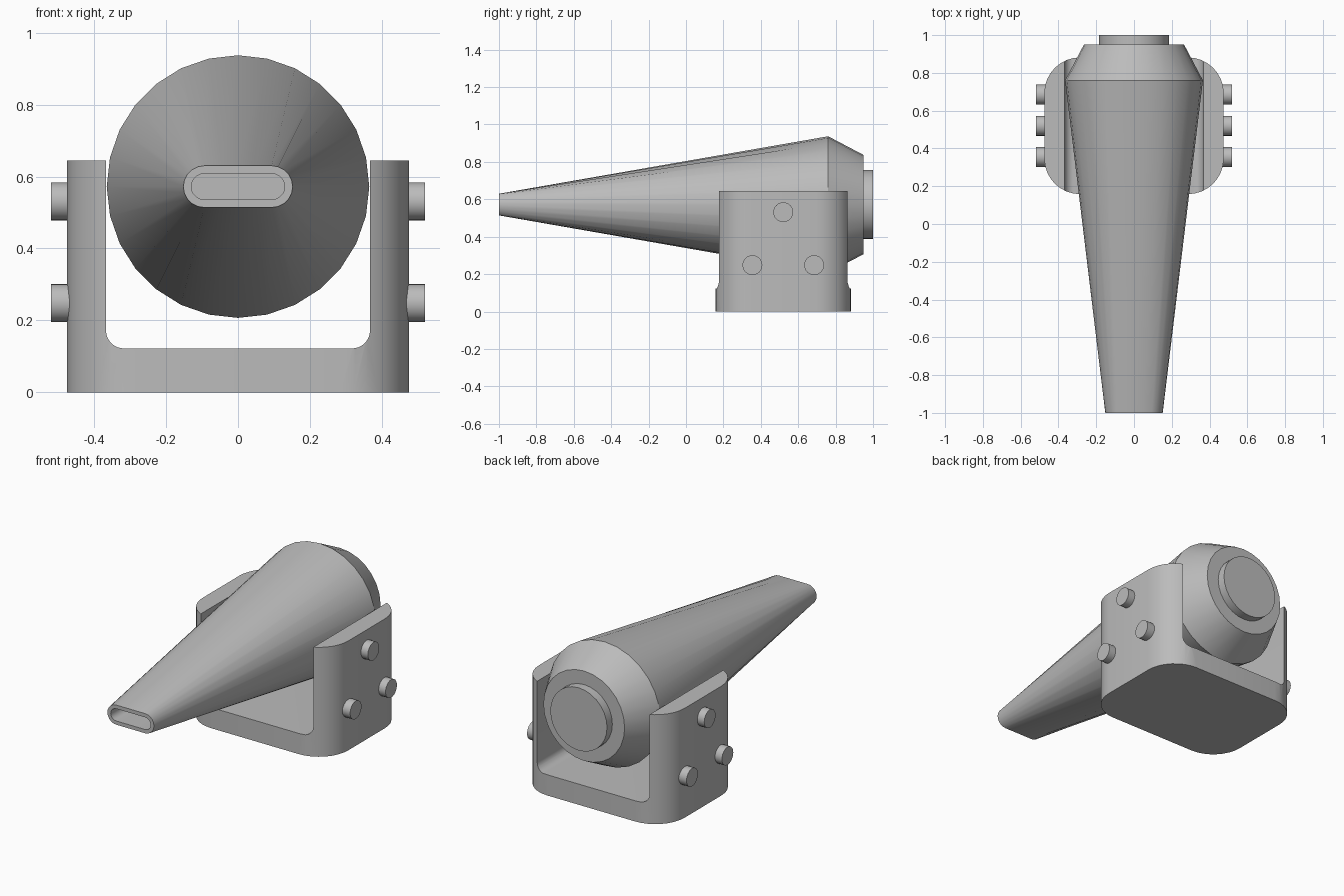
import bpy, bmesh, math
from mathutils import Vector

cube = bpy.data.objects.get("Cube")
if cube:
    bpy.data.objects.remove(cube, do_unlink=True)

grey = bpy.data.materials.new("plain grey")
grey.use_nodes = True
colour = (0.5, 0.5, 0.5, 1)
grey.diffuse_color = colour
grey.node_tree.nodes["Principled BSDF"].inputs["Base Color"].default_value = colour

AXIS_Z = 0.572     # height of the horn's axis
SIDES = 28
MID_Y = 0.52       # middle of the bracket


def loft(name, rings):
    """Skin a row of equal-sized rings and cap both ends."""
    bm = bmesh.new()
    loops = [[bm.verts.new(p) for p in ring] for ring in rings]
    n = len(loops[0])
    for a, b in zip(loops, loops[1:]):
        for i in range(n):
            j = (i + 1) % n
            bm.faces.new((a[i], a[j], b[j], b[i]))
    bm.faces.new(loops[0])
    bm.faces.new(loops[-1])
    bmesh.ops.recalc_face_normals(bm, faces=bm.faces)
    mesh = bpy.data.meshes.new(name)
    bm.to_mesh(mesh)
    bm.free()
    mesh.materials.append(grey)
    obj = bpy.data.objects.new(name, mesh)
    bpy.context.collection.objects.link(obj)
    return obj


def smooth(obj, degrees=30):
    bpy.ops.object.select_all(action='DESELECT')
    obj.select_set(True)
    bpy.context.view_layer.objects.active = obj
    bpy.ops.object.shade_smooth_by_angle(angle=math.radians(degrees))


def circle(radius, n=SIDES):
    return [(radius * math.sin(math.tau * i / n), radius * math.cos(math.tau * i / n))
            for i in range(n)]


def slot(straight, radius):
    """Stadium outline with as many points as the circle, starting at the top."""
    quarter = [(straight * k / 2, radius) for k in range(2)]
    for k in range(6):
        a = math.pi / 2 * k / 5
        quarter.append((straight + radius * math.sin(a), radius * math.cos(a)))
    right = quarter + [(x, -z) for x, z in quarter[-2::-1]]
    return right + [(-x, z) for x, z in right[-2:0:-1]]


def rounded_box(hx, hy, r, steps=8):
    pts = []
    for q, (sx, sy) in enumerate([(1, 1), (-1, 1), (-1, -1), (1, -1)]):
        for k in range(steps + 1):
            a = math.pi / 2 * (q + k / steps)
            pts.append((sx * (hx - r) + r * math.cos(a), sy * (hy - r) + r * math.sin(a)))
    return pts


def across(outline, y, z=AXIS_Z):
    """Stand an outline upright, facing along y."""
    return [Vector((u, y, z + v)) for u, v in outline]


# Tapered horn: hollow slot mouth, swelling to a round shoulder, then the rear bevel
mouth, bore = slot(0.094, 0.058), slot(0.094, 0.036)
horn = loft("horn", [across(bore, -0.85), across(bore, -1), across(mouth, -1),
                     across(circle(0.365), 0.76), across(circle(0.265), 0.95)])
smooth(horn)
smooth(loft("rear_cap", [across(circle(0.185), 0.94), across(circle(0.185), 1.0)]))

# U-shaped bracket: rounded block with a rounded channel cut through it
foot = rounded_box(0.475, 0.362, 0.19)
bracket = loft("bracket", [[Vector((x, MID_Y + y, z)) for x, y in foot] for z in (0, 0.645)])
channel = rounded_box(0.367, 0.5, 0.05)
cutter = loft("channel_cutter", [across(channel, y, 0.622) for y in (0, 1.1)])
cutter.hide_render = True
cut = bracket.modifiers.new("channel", 'BOOLEAN')
cut.operation = 'DIFFERENCE'
cut.solver = 'EXACT'
cut.object = cutter
bpy.context.view_layer.objects.active = bracket
bpy.ops.object.modifier_apply(modifier=cut.name)
bpy.data.objects.remove(cutter, do_unlink=True)
smooth(bracket)

# Three bolts on each outer side
for side, sign in (("left", 1), ("right", -1)):
    for label, dy, z in (("front", -0.165, 0.248), ("top", 0, 0.531), ("back", 0.165, 0.248)):
        rings = [[Vector((sign * x, MID_Y + dy + u, z + v)) for u, v in circle(0.053, 24)]
                 for x in (0.44, 0.52)]
        smooth(loft(f"{side}_{label}_bolt", rings))
